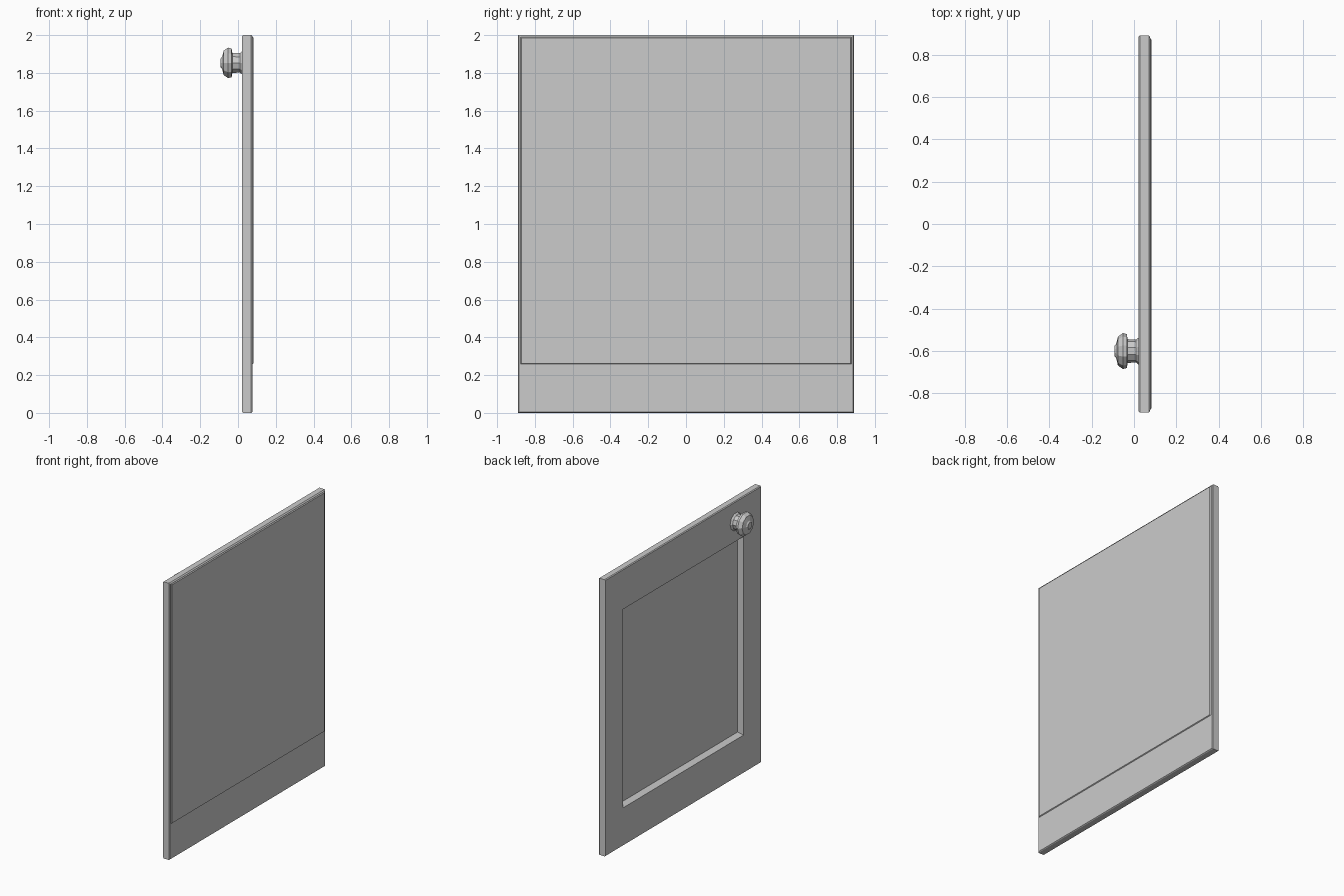
import bpy, bmesh, math

if "Cube" in bpy.data.objects:
    bpy.data.objects.remove(bpy.data.objects["Cube"])


def bridge_rings(name, rings):
    """Closed mesh from equal-length point loops, capped at both ends."""
    bm = bmesh.new()
    loops = [[bm.verts.new(p) for p in ring] for ring in rings]
    n = len(loops[0])
    for a, b in zip(loops, loops[1:]):
        for i in range(n):
            j = (i + 1) % n
            bm.faces.new((a[i], a[j], b[j], b[i]))
    bm.faces.new(loops[0])
    bm.faces.new(loops[-1])
    bmesh.ops.recalc_face_normals(bm, faces=bm.faces)
    mesh = bpy.data.meshes.new(name)
    bm.to_mesh(mesh)
    bm.free()
    obj = bpy.data.objects.new(name, mesh)
    bpy.context.collection.objects.link(obj)
    return obj


def rect(x, half_y, z0, z1):
    return [(x, -half_y, z0), (x, half_y, z0), (x, half_y, z1), (x, -half_y, z1)]


def circle(x, r, sides=10, cy=-0.6, cz=1.853):
    return [(x, cy + r * math.cos(math.tau * i / sides),
             cz + r * math.sin(math.tau * i / sides)) for i in range(sides)]


# Door slab: shallow step on the outside, recessed panel on the knob side
bridge_rings("door_panel", [
    rect(0.083, 0.87, 0.262, 1.985),
    rect(0.077, 0.875, 0.258, 1.990),
    rect(0.076, 0.885, 0.004, 1.994),
    rect(0.070, 0.890, 0.000, 2.000),
    rect(0.028, 0.890, 0.000, 2.000),
    rect(0.022, 0.886, 0.004, 1.995),
    rect(0.022, 0.690, 0.275, 1.710),
    rect(0.057, 0.670, 0.295, 1.690),
])

# Knob: flared stem and faceted mushroom head
bridge_rings("door_knob", [circle(x, r) for x, r in [
    (0.026, 0.068), (0.010, 0.054), (-0.030, 0.056), (-0.034, 0.080),
    (-0.052, 0.085), (-0.076, 0.068), (-0.084, 0.034), (-0.092, 0.024)]])
